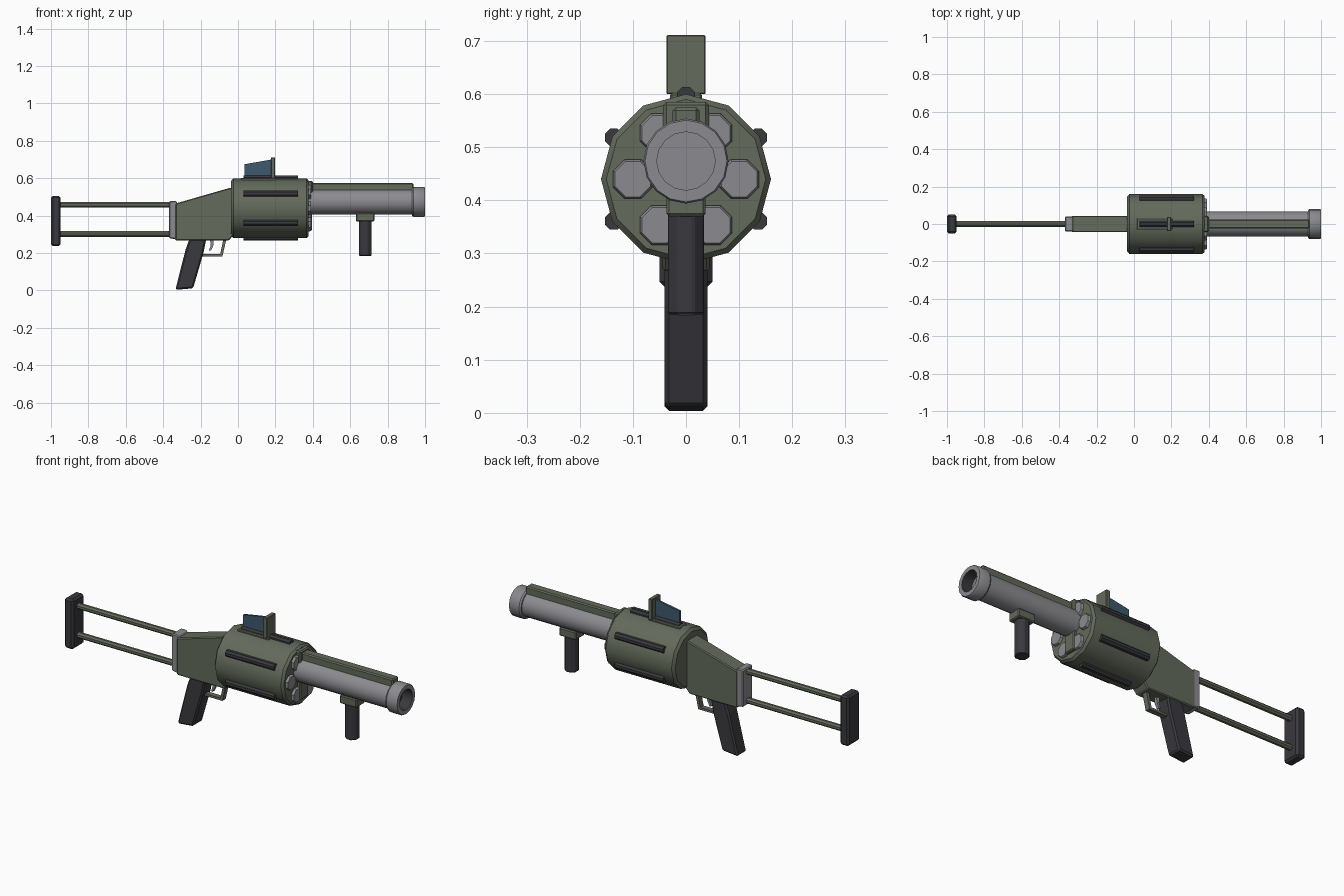
import bpy, bmesh, math
from mathutils import Vector, Matrix

if "Cube" in bpy.data.objects:
    bpy.data.objects.remove(bpy.data.objects["Cube"], do_unlink=True)


def material(name, rgb):
    m = bpy.data.materials.new(name)
    m.use_nodes = True
    m.diffuse_color = (*rgb, 1)
    m.node_tree.nodes["Principled BSDF"].inputs["Base Color"].default_value = (*rgb, 1)
    return m


OLIVE = material("olive", (0.125, 0.145, 0.105))
STEEL = material("steel grey", (0.26, 0.26, 0.28))
DARK = material("dark polymer", (0.042, 0.04, 0.048))
GLASS = material("blue glass", (0.045, 0.10, 0.15))


def finish(bm, name, mats, bevel=0, smooth=False):
    bmesh.ops.recalc_face_normals(bm, faces=bm.faces)
    mesh = bpy.data.meshes.new(name)
    bm.to_mesh(mesh)
    bm.free()
    ob = bpy.data.objects.new(name, mesh)
    bpy.context.collection.objects.link(ob)
    for m in mats:
        mesh.materials.append(m)
    if bevel:
        mod = ob.modifiers.new("edge", 'BEVEL')
        mod.width, mod.segments, mod.limit_method = bevel, 1, 'ANGLE'
    if smooth:
        bpy.ops.object.select_all(action='DESELECT')
        ob.select_set(True)
        bpy.context.view_layer.objects.active = ob
        bpy.ops.object.shade_smooth_by_angle(angle=math.radians(35))
    return ob


def slab(name, outline, half, mat, bevel=0):
    """Side outline in x and z, extruded evenly across y."""
    bm = bmesh.new()
    face = bm.faces.new([bm.verts.new((x, -half, z)) for x, z in outline])
    new = bmesh.ops.extrude_face_region(bm, geom=[face])["geom"]
    verts = [v for v in new if isinstance(v, bmesh.types.BMVert)]
    bmesh.ops.translate(bm, vec=(0, 2 * half, 0), verts=verts)
    return finish(bm, name, [mat], bevel)


def box(name, x0, x1, z0, z1, half, mat, bevel=0):
    return slab(name, [(x0, z0), (x1, z0), (x1, z1), (x0, z1)], half, mat, bevel)


def lathe(name, profile, sides, y, z, mats, inner_from=None, turn=0.0):
    """Profile of (x, radius) turned about an axis along x; ends are capped."""
    bm = bmesh.new()
    rings = []
    for x, r in profile:
        angles = [math.tau * (i + turn) / sides for i in range(sides)]
        rings.append([bm.verts.new((x, y + r * math.cos(a), z + r * math.sin(a)))
                      for a in angles])
    for k in range(len(rings) - 1):
        for i in range(sides):
            j = (i + 1) % sides
            f = bm.faces.new((rings[k][i], rings[k][j], rings[k + 1][j], rings[k + 1][i]))
            f.material_index = int(inner_from is not None and k >= inner_from)
    bm.faces.new(rings[0])
    end = bm.faces.new(rings[-1])
    end.material_index = int(inner_from is not None)
    return finish(bm, name, mats, smooth=True)


# Revolving drum with its chambers and grip strips
DRUM_Z = 0.44
lathe("drum", [(-0.037, 0.145), (-0.025, 0.16), (0.365, 0.16), (0.378, 0.15)],
      12, 0, DRUM_Z, [OLIVE])
for i in range(6):
    a = math.tau * i / 6
    lathe(f"chamber_{i + 1}", [(0.36, 0.04), (0.385, 0.04), (0.391, 0.036)], 8,
          0.1 * math.cos(a), DRUM_Z + 0.1 * math.sin(a), [STEEL], turn=0.5)
    b = a + math.tau / 12
    lathe(f"drum_strip_{i + 1}", [(0.03, 0.018), (0.32, 0.018)], 8,
          0.157 * math.cos(b), DRUM_Z + 0.157 * math.sin(b), [DARK], turn=0.5)

# Barrel with a hollow muzzle, its mount and top rail
BARREL_Z = 0.474
lathe("barrel", [(0.37, 0.067), (0.94, 0.067)], 16, 0, BARREL_Z, [STEEL])
lathe("muzzle", [(0.93, 0.074), (0.938, 0.08), (0.995, 0.08), (1.0, 0.077),
                 (1.0, 0.055), (0.94, 0.055)], 16, 0, BARREL_Z,
      [STEEL, DARK], inner_from=4)
box("barrel_mount_upper", 0.36, 0.4, 0.49, 0.585, 0.043, OLIVE, 0.006)
box("barrel_mount_lower", 0.36, 0.395, 0.32, 0.5, 0.035, OLIVE, 0.005)
box("top_rail", 0.385, 0.938, 0.525, 0.575, 0.025, OLIVE, 0.006)

# Foregrip
box("foregrip_mount", 0.63, 0.73, 0.37, 0.415, 0.037, OLIVE, 0.005)
bm = bmesh.new()
bmesh.ops.create_cone(bm, cap_ends=True, segments=8, radius1=0.037, radius2=0.037, depth=0.19,
                      matrix=Matrix.Translation((0.68, 0, 0.28))
                      @ Matrix.Rotation(math.pi / 8, 4, 'Z'))
finish(bm, "foregrip", [DARK], 0.004)

# Receiver, rear collar and pistol grip
slab("receiver", [(-0.335, 0.267), (-0.05, 0.267), (-0.02, 0.3), (-0.02, 0.55),
                  (-0.045, 0.548), (-0.335, 0.465)], 0.044, OLIVE, 0.005)
slab("rear_collar", [(-0.368, 0.28), (-0.325, 0.272), (-0.325, 0.472), (-0.335, 0.48),
                     (-0.368, 0.478)], 0.041, STEEL, 0.005)
slab("pistol_grip", [(-0.335, 0.003), (-0.24, 0.012), (-0.185, 0.2), (-0.17, 0.275),
                     (-0.26, 0.275), (-0.28, 0.22)], 0.04, DARK, 0.008)

# Trigger and guard
slab("trigger_guard", [(-0.19, 0.183), (-0.083, 0.183), (-0.062, 0.275), (-0.078, 0.275),
                       (-0.095, 0.195), (-0.19, 0.195)], 0.014, OLIVE)
slab("trigger", [(-0.155, 0.215), (-0.145, 0.213), (-0.132, 0.24), (-0.13, 0.275),
                 (-0.15, 0.275), (-0.146, 0.24)], 0.008, STEEL)

# Skeleton stock
for label, z in (("upper", 0.458), ("lower", 0.302)):
    lathe(f"stock_rod_{label}", [(-0.97, 0.016), (-0.35, 0.016)], 8, 0, z, [OLIVE], turn=0.5)
box("butt_pad", -1.0, -0.948, 0.237, 0.506, 0.05, DARK, 0.01)

# Folding sight
box("sight_base", 0.015, 0.205, 0.58, 0.602, 0.03, OLIVE, 0.004)
box("sight_post", 0.176, 0.198, 0.6, 0.711, 0.037, OLIVE, 0.002)
slab("sight_glass", [(0.035, 0.603), (0.178, 0.603), (0.178, 0.7), (0.035, 0.675)],
     0.006, GLASS)
